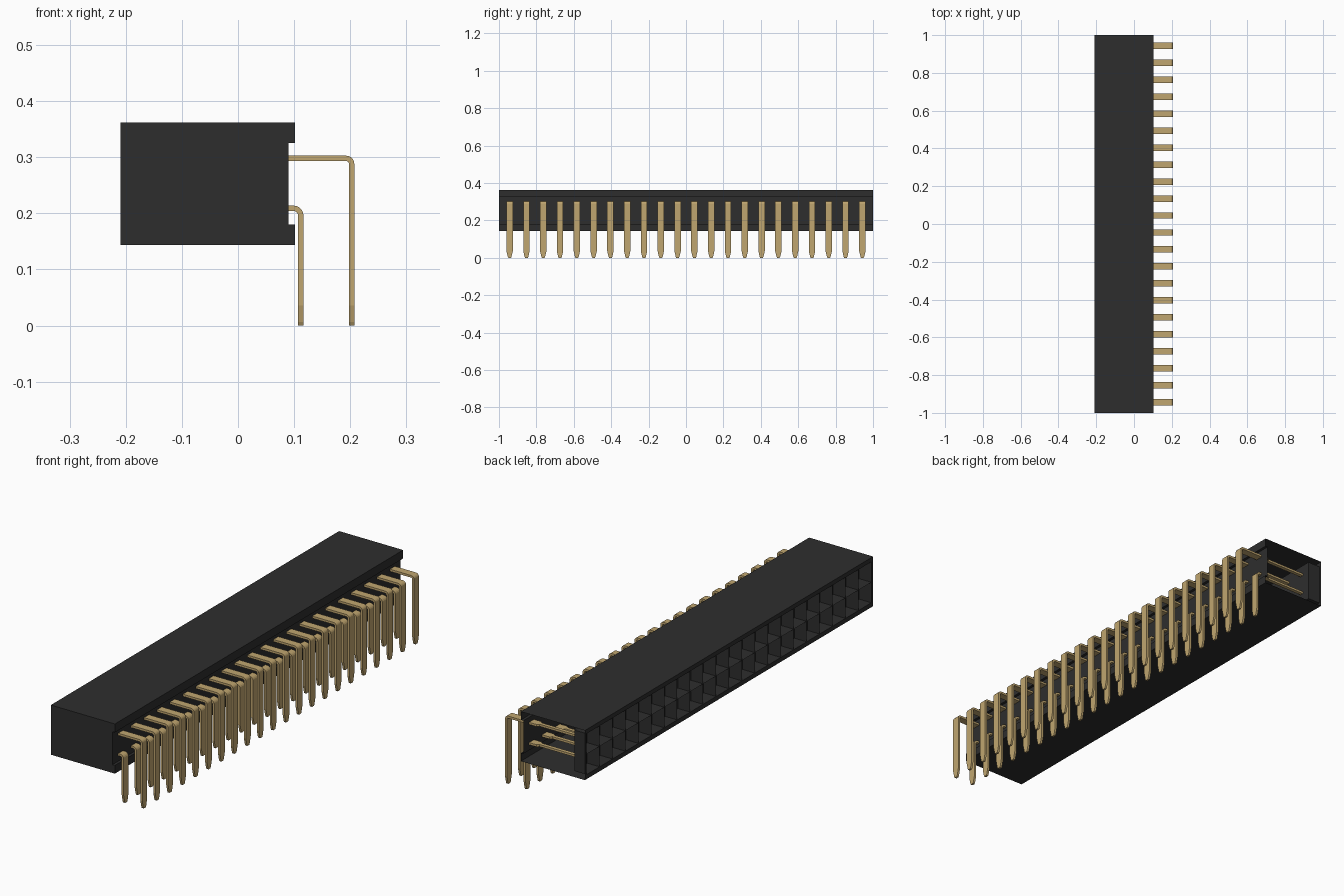
import bpy, bmesh, math

if "Cube" in bpy.data.objects:
    bpy.data.objects.remove(bpy.data.objects["Cube"])

COUNT, PITCH = 22, 0.0898
FRONT_X, POCKET_DEPTH = -0.209, 0.06
Z_MID = 0.2535


def material(name, rgb):
    m = bpy.data.materials.new(name)
    m.use_nodes = True
    m.diffuse_color = (*rgb, 1)
    m.node_tree.nodes["Principled BSDF"].inputs["Base Color"].default_value = (*rgb, 1)
    return m


black = material("black plastic", (0.027, 0.027, 0.027))
gold = material("gold plating", (0.53, 0.38, 0.16))


def finish(name, bm, mat):
    bmesh.ops.recalc_face_normals(bm, faces=bm.faces[:])
    me = bpy.data.meshes.new(name)
    bm.to_mesh(me)
    bm.free()
    me.materials.append(mat)
    ob = bpy.data.objects.new(name, me)
    bpy.context.collection.objects.link(ob)
    return ob


# Housing: a thin shell, closed at the front end, open at the rear end
def housing():
    bm = bmesh.new()
    profile = [(FRONT_X, 0.144), (0.102, 0.144), (0.102, 0.18), (0.09, 0.18),
               (0.09, 0.325), (0.102, 0.325), (0.102, 0.362), (FRONT_X, 0.362)]
    near = [bm.verts.new((x, -1, z)) for x, z in profile]
    far = [bm.verts.new((x, 1, z)) for x, z in profile]
    for i in range(len(profile) - 1):
        bm.faces.new((near[i], near[i + 1], far[i + 1], far[i]))
    bm.faces.new(near)

    # Socket wall: grid of cells, each sunk into a square pocket
    half = COUNT * PITCH / 2
    ys = [-1] + [-half + i * PITCH for i in range(COUNT + 1)] + [1]
    zs = [0.144, Z_MID - PITCH, Z_MID, Z_MID + PITCH, 0.362]
    grid = [[bm.verts.new((FRONT_X, y, z)) for z in zs] for y in ys]
    cells = []
    for i in range(len(ys) - 1):
        for j in range(len(zs) - 1):
            f = bm.faces.new((grid[i][j], grid[i][j + 1], grid[i + 1][j + 1], grid[i + 1][j]))
            if 0 < i < len(ys) - 2 and 0 < j < len(zs) - 2:
                cells.append(f)
    bmesh.ops.inset_individual(bm, faces=cells, thickness=0.012)
    floors = bmesh.ops.extrude_discrete_faces(bm, faces=cells)["faces"]
    for f in floors:
        bmesh.ops.translate(bm, verts=f.verts[:], vec=(POCKET_DEPTH, 0, 0))
    bmesh.ops.remove_doubles(bm, verts=bm.verts[:], dist=1e-5)
    return finish("housing", bm, black)


# Bent pin: flat strip swept along an L path, narrow blade inside, tapered tip
def pin_row(name, x, z, bend):
    t, wide = 0.0048, 0.017
    # stations: centre x, centre z, turn angle, half width
    path = [(-0.148, z, 0, 0.008), (0.045, z, 0, 0.008), (0.055, z, 0, wide)]
    for k in range(6):
        a = math.radians(18 * k)
        path.append((x - bend + bend * math.sin(a), z - bend + bend * math.cos(a), a, wide))
    down = math.pi / 2
    path += [(x, 0.036, down, wide), (x, 0.006, down, 0.010), (x, 0.0, down, 0.007)]
    bm = bmesh.new()
    rings = []
    for px, pz, a, w in path:
        nx, nz = math.sin(a) * t, math.cos(a) * t
        rings.append([bm.verts.new((px + s * nx, y, pz + s * nz))
                      for s, y in ((1, -w), (1, w), (-1, w), (-1, -w))])
    for r0, r1 in zip(rings, rings[1:]):
        for k in range(4):
            n = (k + 1) % 4
            bm.faces.new((r0[k], r0[n], r1[n], r1[k]))
    bm.faces.new(rings[0])
    bm.faces.new(rings[-1])
    ob = finish(name, bm, gold)
    ob.location.y = -PITCH * (COUNT - 1) / 2
    arr = ob.modifiers.new("row", "ARRAY")
    arr.count = COUNT
    arr.use_relative_offset = False
    arr.use_constant_offset = True
    arr.constant_offset_displace = (0, PITCH, 0)
    return ob


housing()
pin_row("upper_pins", 0.2025, 0.298, 0.010)
pin_row("lower_pins", 0.112, 0.209, 0.013)
